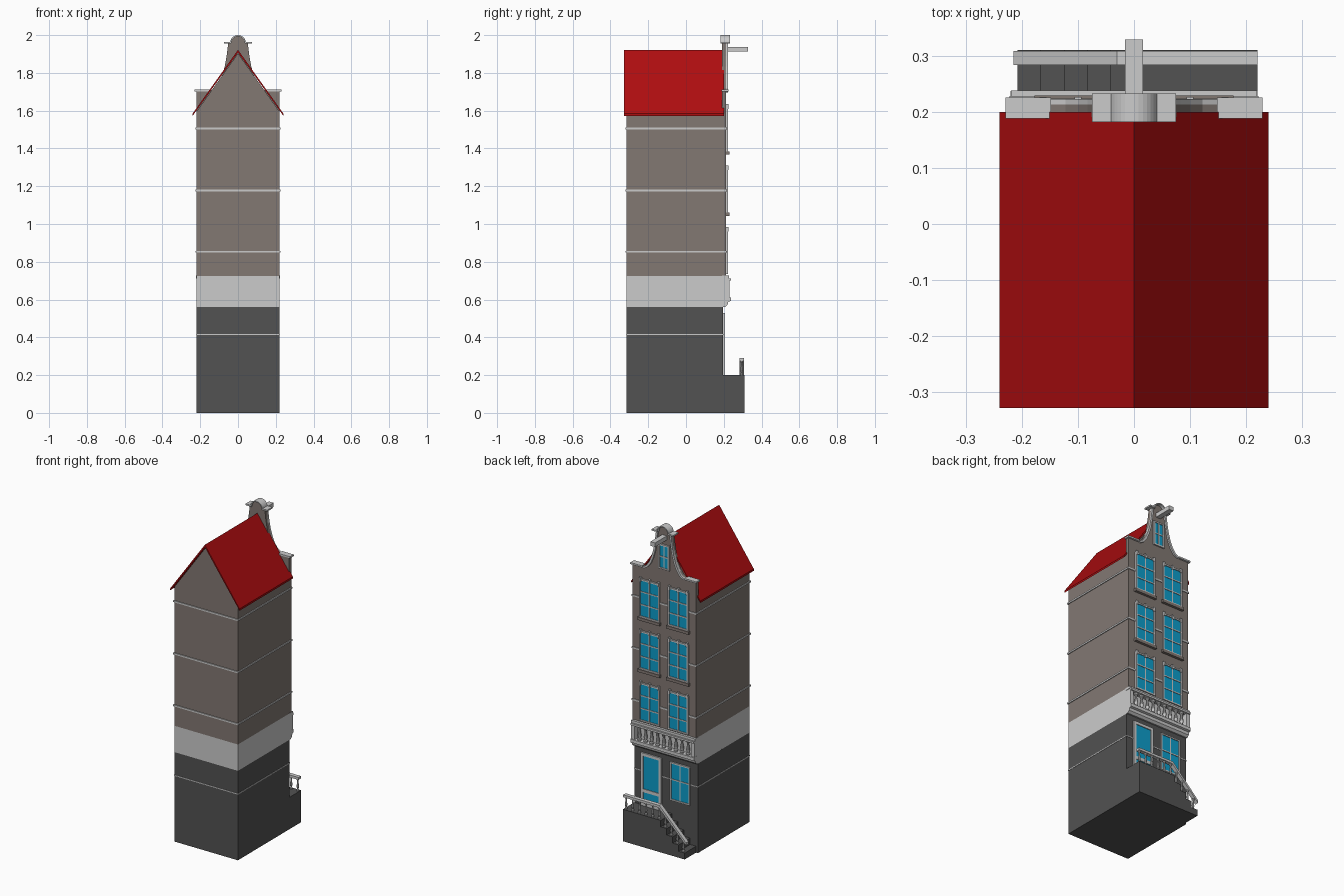
import bpy, bmesh, math

if "Cube" in bpy.data.objects:
    bpy.data.objects.remove(bpy.data.objects["Cube"])


def mat(name, r, g, b):
    m = bpy.data.materials.new(name)
    m.diffuse_color = (r, g, b, 1)
    m.use_nodes = True
    m.node_tree.nodes["Principled BSDF"].inputs["Base Color"].default_value = m.diffuse_color
    return m


BRICK = mat("brick", .223, .188, .171)
DARK = mat("dark_stone", .084, .084, .084)
LIGHT = mat("light_stone", .7, .7, .7)
TRIM = mat("trim", .7, .7, .7)
RED = mat("roof_red", .42, .004, .005)
GLASS = mat("glass", .004, .34, .6)


def finish(name, bm, m):
    bmesh.ops.recalc_face_normals(bm, faces=bm.faces)
    me = bpy.data.meshes.new(name)
    bm.to_mesh(me)
    bm.free()
    me.materials.append(m)
    ob = bpy.data.objects.new(name, me)
    bpy.context.collection.objects.link(ob)
    return ob


def add_prism(bm, pts, a, b, axis='y'):
    """Extrude a closed profile: (x,z) along y, or (y,z) along x."""
    def place(p, t):
        return (p[0], t, p[1]) if axis == 'y' else (t, p[0], p[1])
    lo = [bm.verts.new(place(p, a)) for p in pts]
    hi = [bm.verts.new(place(p, b)) for p in pts]
    bm.faces.new(lo)
    bm.faces.new(hi[::-1])
    for i in range(len(pts)):
        j = (i + 1) % len(pts)
        bm.faces.new((lo[i], lo[j], hi[j], hi[i]))


def add_box(bm, x0, x1, y0, y1, z0, z1):
    add_prism(bm, [(x0, z0), (x1, z0), (x1, z1), (x0, z1)], y0, y1)


def prism(name, pts, a, b, m, axis='y'):
    bm = bmesh.new()
    add_prism(bm, pts, a, b, axis)
    return finish(name, bm, m)


def boxes(name, m, *bs):
    bm = bmesh.new()
    for b in bs:
        add_box(bm, *b)
    return finish(name, bm, m)


def add_lathe(bm, x, y, z0, z1, r, n=10):
    """Turned baluster between two heights."""
    prof = [(1, 0), (1, .1), (.55, .15), (.95, .35), (.5, .7), (.55, .85), (1, .9), (1, 1)]
    rings = [[bm.verts.new((x + r * k * math.cos(math.tau * i / n),
                            y + r * k * math.sin(math.tau * i / n),
                            z0 + (z1 - z0) * t)) for i in range(n)] for k, t in prof]
    for a, b in zip(rings, rings[1:]):
        for i in range(n):
            j = (i + 1) % n
            bm.faces.new((a[i], a[j], b[j], b[i]))
    bm.faces.new(rings[0][::-1])
    bm.faces.new(rings[-1])


def window(name, x0, x1, z0, z1, y, vbars=(.5,), hbars=(.333, .667), f=.009):
    """Glass sheet inside a raised frame, with glazing bars at given fractions."""
    e = f / 2
    boxes(name + "_glass", GLASS, (x0 + e, x1 - e, y - .02, y, z0 + e, z1 - e))
    a, b = y - .022, y + .005
    bars = [(x0, x0 + f, a, b, z0, z1), (x1 - f, x1, a, b, z0, z1),
            (x0 + f, x1 - f, a, b, z0, z0 + f), (x0 + f, x1 - f, a, b, z1 - f, z1)]
    t = .0035
    for v in vbars:
        c = x0 + (x1 - x0) * v
        bars.append((c - t, c + t, a, y + .003, z0 + f, z1 - f))
    for h in hbars:
        c = z0 + (z1 - z0) * h
        bars.append((x0 + f, x1 - f, a, y + .0035, c - t, c + t))
    boxes(name + "_frame", TRIM, *bars)


# Main body: dark ground floor, light belt, brick upper house
boxes("ground_floor", DARK, (-.22, .22, -.315, .197, 0, .56))
boxes("stone_belt", LIGHT, (-.22, .22, -.315, .2, .56, .725))
prism("upper_house", [(-.22, .725), (.22, .725), (.22, 1.595), (0, 1.903), (-.22, 1.595)],
      -.315, .195, BRICK)

# Horizontal string courses
for i, z in enumerate((.853, 1.178, 1.505)):
    boxes(f"string_course_{i}", LIGHT, (-.225, .225, -.32, .217, z - .005, z + .005))
boxes("ground_course", LIGHT, (-.222, .222, -.317, .199, .412, .418))

# Roof
prism("roof", [(-.24, 1.573), (0, 1.907), (.24, 1.573), (.24, 1.585), (0, 1.922), (-.24, 1.585)],
      -.328, .2, RED)

# Neck gable facade
curve = [(.148, 1.705), (.122, 1.72), (.1, 1.75), (.083, 1.79), (.07, 1.835), (.06, 1.89), (.052, 1.955)]
arch = [(.037 * math.cos(math.pi * i / 12), 1.957 + .037 * math.sin(math.pi * i / 12)) for i in range(13)]
right = [(.22, .725), (.22, 1.703)] + curve
prism("gable_facade", right + arch + [(-x, z) for x, z in right[::-1]], .191, .213, BRICK)

# Gable copings: shoulders, curved edges and arched crown
for s, side in ((-1, "left"), (1, "right")):
    a, b = sorted((s * .148, s * .229))
    boxes(f"shoulder_coping_{side}", TRIM, (a, b, .188, .225, 1.701, 1.711))
    inner = [(x - .011, z - .008) for x, z in curve]
    prism(f"curve_coping_{side}", [(s * x, z) for x, z in curve + inner[::-1]], .205, .223, TRIM)
boxes("crown_ledge", TRIM, (-.075, -.036, .182, .233, 1.955, 1.964),
      (.036, .075, .182, .233, 1.955, 1.964))
outer = [(.042 * math.cos(math.pi * i / 16), 1.958 + .042 * math.sin(math.pi * i / 16)) for i in range(17)]
inner = [(x * .84, 1.958 + (z - 1.958) * .84) for x, z in outer]
prism("crown_arch", outer + inner[::-1], .182, .233, TRIM)

# Hoisting beam
boxes("hoist_beam", TRIM, (-.016, .016, .205, .329, 1.912, 1.938))

# Upper windows with keystones and sills
for i, z in enumerate((.735, 1.06, 1.385)):
    for s, side in ((-1, "left"), (1, "right")):
        cx = s * .1
        n = f"window_{i}_{side}"
        window(n, cx - .07, cx + .07, z, z + .24, .2185)
        boxes(n + "_keystones", TRIM, *[(cx + k - .006, cx + k + .006, .2, .226, z + .225, z + .25)
                                        for k in (-.062, 0, .062)])
        if i:
            boxes(n + "_sill", BRICK, (cx - .077, cx + .077, .2, .229, z - .018, z))
window("attic_window", -.038, .038, 1.725, 1.88, .217, hbars=(.5,))

# Ground floor window and door
window("parlour_window", -.17, -.03, .285, .525, .201, hbars=(.55,))
window("door", .028, .172, .2, .53, .201, vbars=(), hbars=(), f=.018)
boxes("door_rail", TRIM, (.04, .16, .19, .205, .285, .305))

# Balustrade along the belt
prism("balustrade_ledge", [(.19, .56), (.206, .56), (.22, .572), (.224, .588), (.237, .592), (.237, .612), (.19, .612)],
      -.22, .22, LIGHT, 'x')
boxes("balustrade_rail", LIGHT, (-.219, .219, .19, .238, .7, .712), (-.222, .222, .19, .228, .712, .727))
boxes("balustrade_piers", LIGHT, *[(x - .012, x + .012, .19, .23, .612, .7) for x in (-.207, .207)])
bm = bmesh.new()
for i in range(9):
    add_lathe(bm, -.168 + i * .042, .219, .612, .7, .012)
finish("balustrade_balusters", bm, LIGHT)

# Stoop: landing with five risers going down towards -x
steps = [(.22, 0), (.22, .2), (-.042, .2)]
for i in range(4, 0, -1):
    x = -.208 + .0415 * i
    steps += [(x, .04 * i), (x - .0415, .04 * i)]
steps.append((-.208, 0))
prism("stoop", steps, .19, .31, DARK)

# Stoop handrail and balusters
prism("stoop_handrail", [(.22, .275), (.22, .29), (-.03, .29), (-.215, .105), (-.215, .088), (-.025, .275)],
      .283, .308, TRIM)
bm = bmesh.new()
for i in range(6):
    add_lathe(bm, .208 - i * .046, .295, .2, .277, .008)
for i in range(4):
    x = -.064 - i * .0415
    add_lathe(bm, x, .295, .16 - .04 * i, .298 + x, .008)
finish("stoop_balusters", bm, TRIM)
